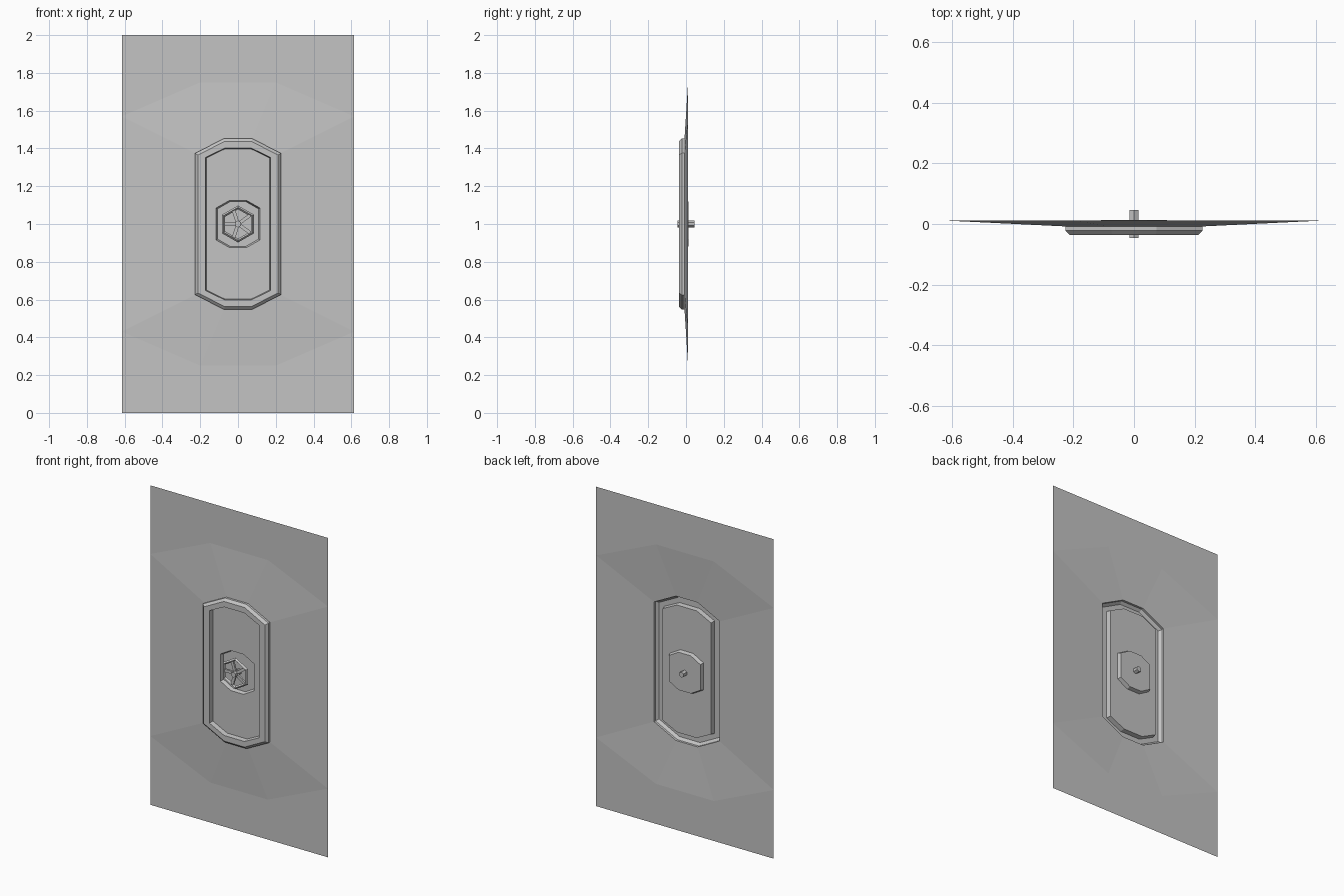
import bpy, bmesh, math
from mathutils import Matrix, Vector

if "Cube" in bpy.data.objects:
    bpy.data.objects.remove(bpy.data.objects["Cube"])

grey = bpy.data.materials.new("plain grey")
grey.diffuse_color = (0.55, 0.55, 0.55, 1)
grey.use_nodes = True
grey.node_tree.nodes["Principled BSDF"].inputs["Base Color"].default_value = grey.diffuse_color


def octagon(x_side, h_side, x_top, h_top, y):
    """Tall octagon around z = 1, counter-clockwise seen from the front."""
    q = [(x_side, -h_side), (x_side, h_side), (x_top, h_top), (-x_top, h_top)]
    q += [(-x, -z) for x, z in q]
    return [(x, y, 1 + z) for x, z in q]


def finish(name, bm):
    me = bpy.data.meshes.new(name)
    bm.to_mesh(me)
    bm.free()
    me.materials.append(grey)
    ob = bpy.data.objects.new(name, me)
    bpy.context.collection.objects.link(ob)
    return ob


def ring_sheet(name, rings, cap=False, extra=()):
    """Skin a series of octagons from the outside inwards."""
    bm = bmesh.new()
    vs = [[bm.verts.new(p) for p in r] for r in rings]
    for a, b in zip(vs, vs[1:]):
        for i in range(8):
            j = (i + 1) % 8
            bm.faces.new((a[i], a[j], b[j], b[i]))
    if cap:
        bm.faces.new(vs[-1])
    for poly in extra:
        bm.faces.new([bm.verts.new(p) for p in poly])
    return finish(name, bm)


W, EDGE, BASE, FRONT = 0.615, 0.011, -0.008, -0.037

# door sheet: flat ends, dished towards the frame
outer = octagon(W, 0.57, 0.2, 0.75, EDGE)
top = [(W, EDGE, 2), (-W, EDGE, 2), outer[4 + 0], outer[3], outer[2], outer[1]]
top[2] = (-W, EDGE, 1.57)
bottom = [(-x, y, 2 - z) for x, y, z in top]
frame_base = octagon(0.227, 0.375, 0.075, 0.452, BASE)
ring_sheet("door_sheet", [outer, frame_base], extra=(top, bottom))

# raised frame with bevelled outer edge
inner_base = octagon(0.168, 0.349, 0.068, 0.398, BASE)
ring_sheet("raised_frame", [
    frame_base,
    octagon(0.227, 0.375, 0.075, 0.452, -0.022),
    octagon(0.212, 0.365, 0.071, 0.437, FRONT),
    octagon(0.173, 0.352, 0.07, 0.402, FRONT),
    inner_base])

# inner panel with the recessed wheel pan
ring_sheet("inner_panel", [
    inner_base,
    octagon(0.116, 0.085, 0.045, 0.125, BASE),
    octagon(0.109, 0.08, 0.042, 0.118, 0.014)], cap=True)

# hand wheel rim: six-sided ring with a diamond section
bm = bmesh.new()
section = [(0.098, -0.022), (0.088, -0.032), (0.078, -0.022), (0.088, -0.012)]
rim = []
for i in range(6):
    a = math.radians(90 + 60 * i)
    rim.append([bm.verts.new((r * math.cos(a), y, 1 + r * math.sin(a)))
                for r, y in section])
for i in range(6):
    a, b = rim[i], rim[(i + 1) % 6]
    for k in range(4):
        m = (k + 1) % 4
        bm.faces.new((a[k], b[k], b[m], a[m]))
bmesh.ops.recalc_face_normals(bm, faces=bm.faces)
finish("wheel_rim", bm)

# five spokes
bm = bmesh.new()
for i in range(5):
    a = math.radians(180 + 72 * i)
    mat = (Matrix.Translation((0, -0.022, 1)) @ Matrix.Rotation(-a, 4, 'Y')
           @ Matrix.Translation((0.045, 0, 0)) @ Matrix.Diagonal((0.07, 0.012, 0.018, 1)))
    bmesh.ops.create_cube(bm, size=1, matrix=mat)
finish("wheel_spokes", bm)

# shaft through the door
bm = bmesh.new()
bmesh.ops.create_cone(bm, cap_ends=True, segments=6, radius1=0.018, radius2=0.018,
                      depth=0.092, matrix=Matrix.Translation((0, 0, 1))
                      @ Matrix.Rotation(math.pi / 2, 4, 'X'))
finish("wheel_shaft", bm)
